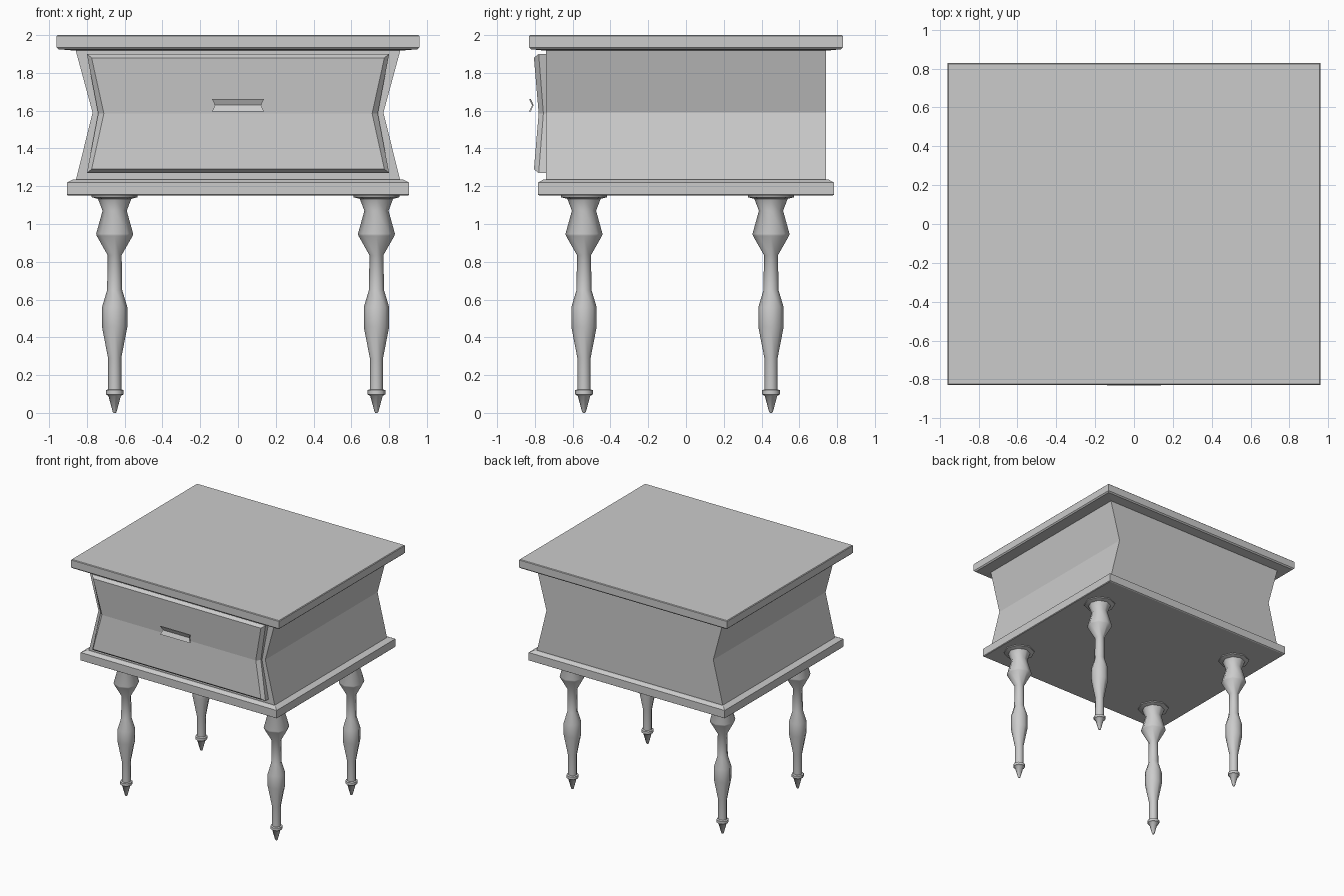
import bpy, bmesh, math

if "Cube" in bpy.data.objects:
    bpy.data.objects.remove(bpy.data.objects["Cube"])


def make(name, verts, faces, smooth=None):
    me = bpy.data.meshes.new(name)
    me.from_pydata(verts, [], faces)
    bm = bmesh.new()
    bm.from_mesh(me)
    bmesh.ops.recalc_face_normals(bm, faces=bm.faces)
    bm.to_mesh(me)
    bm.free()
    ob = bpy.data.objects.new(name, me)
    bpy.context.collection.objects.link(ob)
    if smooth:
        bpy.ops.object.select_all(action='DESELECT')
        ob.select_set(True)
        bpy.context.view_layer.objects.active = ob
        bpy.ops.object.shade_smooth_by_angle(angle=math.radians(smooth))
    return ob


def loft(name, rings, smooth=None):
    """Skin a list of equal-length vertex rings and cap both ends."""
    n = len(rings[0])
    verts = [v for r in rings for v in r]
    faces = [(k * n + i, k * n + (i + 1) % n, (k + 1) * n + (i + 1) % n, (k + 1) * n + i)
             for k in range(len(rings) - 1) for i in range(n)]
    faces += [tuple(range(n)), tuple(range(len(verts) - n, len(verts)))]
    return make(name, verts, faces, smooth)


def slab(name, levels):
    """Stack of centred rectangles: (half width, half depth, height)."""
    return loft(name, [[(-x, -y, z), (x, -y, z), (x, y, z), (-x, y, z)]
                       for x, y, z in levels])


def waisted(y_end, y_mid, x_end, x_mid, z0, z1):
    """Six-point outline pinched at mid height."""
    zm = (z0 + z1) / 2
    return [(-x_end, y_end, z0), (x_end, y_end, z0), (x_mid, y_mid, zm),
            (x_end, y_end, z1), (-x_end, y_end, z1), (-x_mid, y_mid, zm)]


def split_waist(ob):
    """Crease the pinched end caps from side to side."""
    bm = bmesh.new()
    bm.from_mesh(ob.data)
    for f in [f for f in bm.faces if len(f.verts) == 6]:
        a, b = sorted(f.verts, key=lambda v: abs(v.co.x))[:2]
        bmesh.utils.face_split(f, a, b)
    bm.to_mesh(ob.data)
    bm.free()


# Table top, with a shallow tapered underside
slab("table_top", [(0.865, 0.75, 1.918), (0.95, 0.82, 1.925), (0.96, 0.83, 1.935),
                   (0.96, 0.83, 1.995), (0.955, 0.825, 2.0)])

# Case with pinched sides
slab("case", [(0.86, 0.74, 1.225), (0.77, 0.74, 1.59), (0.86, 0.74, 1.922)])

# Base board
slab("base_board", [(0.90, 0.775, 1.15), (0.905, 0.783, 1.155), (0.905, 0.783, 1.22),
                    (0.875, 0.755, 1.235)])

# Drawer front with chamfered rim and concave face
drawer = loft("drawer_front", [
    waisted(-0.73, -0.73, 0.80, 0.74, 1.27, 1.90),
    waisted(-0.78, -0.755, 0.80, 0.74, 1.27, 1.90),
    waisted(-0.805, -0.78, 0.775, 0.71, 1.29, 1.88)])
split_waist(drawer)

# Thin folded handle
handle = loft("drawer_handle", [
    waisted(-0.822, -0.807, 0.138, 0.122, 1.595, 1.663),
    waisted(-0.831, -0.815, 0.138, 0.122, 1.595, 1.663)])
split_waist(handle)

# Turned legs
PROFILE = [(0.122, 1.152), (0.122, 1.142), (0.088, 1.133), (0.064, 1.07), (0.098, 0.948),
           (0.095, 0.937), (0.037, 0.835), (0.04, 0.65), (0.067, 0.56), (0.067, 0.455),
           (0.035, 0.29), (0.035, 0.125), (0.047, 0.12), (0.047, 0.098), (0.033, 0.09),
           (0.01, 0.005), (0.006, 0.0)]
SIDES = 8
for y, end in ((-0.54, "front"), (0.45, "back")):
    for x, side in ((-0.653, "left"), (0.733, "right")):
        loft(f"{end}_{side}_leg",
             [[(x + r * math.cos(math.tau * i / SIDES), y + r * math.sin(math.tau * i / SIDES), z)
               for i in range(SIDES)] for r, z in PROFILE], smooth=50)
